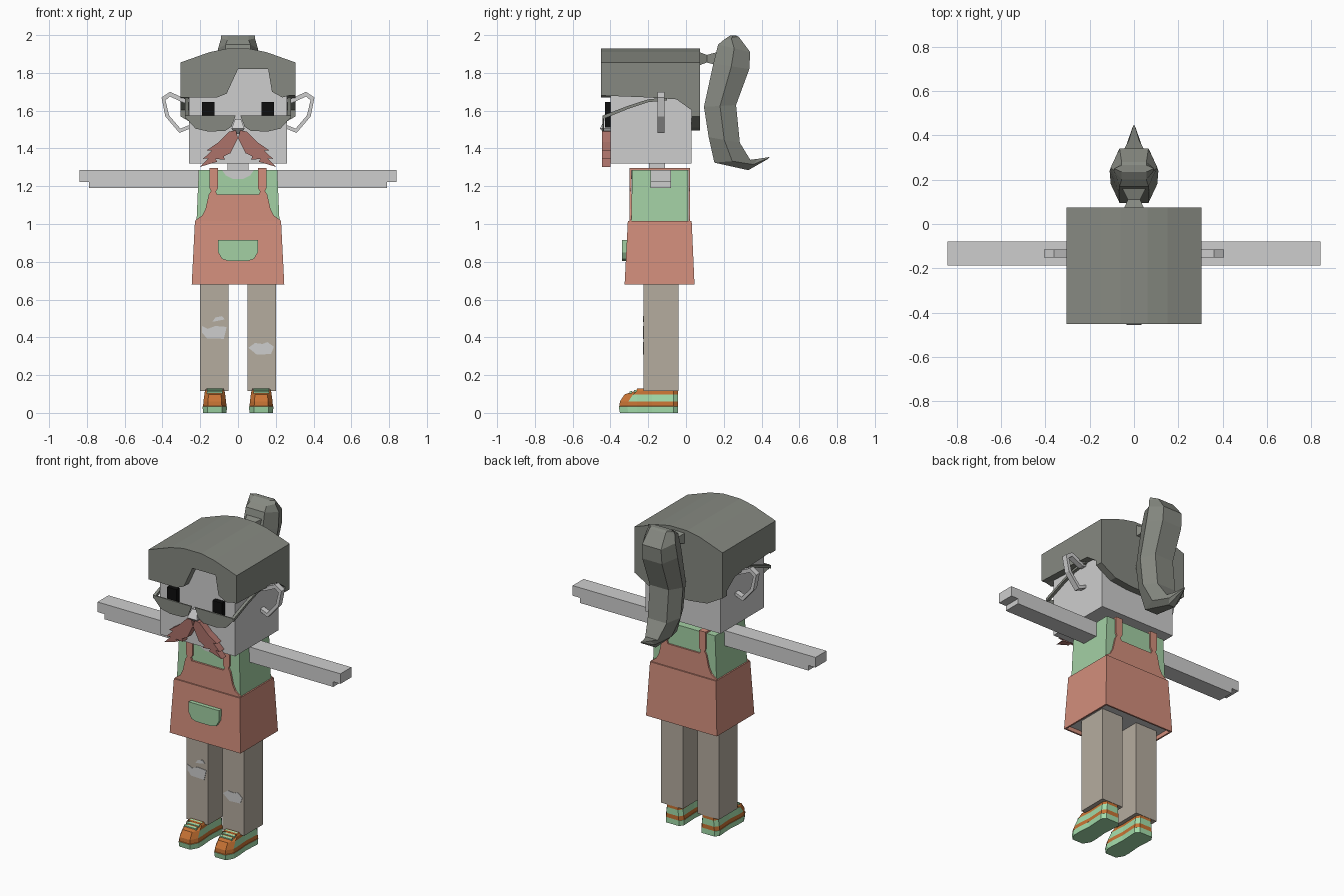
import bpy
import bmesh

if "Cube" in bpy.data.objects:
    bpy.data.objects.remove(bpy.data.objects["Cube"], do_unlink=True)

SIDES = (("left", 1), ("right", -1))


def material(name, red, green, blue):
    mat = bpy.data.materials.new(name)
    mat.use_nodes = True
    linear = [((c / 255 + 0.055) / 1.055) ** 2.4 for c in (red, green, blue)] + [1]
    mat.diffuse_color = linear
    mat.node_tree.nodes["Principled BSDF"].inputs["Base Color"].default_value = linear
    return mat


skin = material("pale_grey_skin", 206, 206, 206)
hair = material("slate_hair", 134, 137, 129)
black = material("eye_black", 14, 14, 14)
coral = material("apron_coral", 210, 142, 124)
brick = material("moustache_brick", 172, 114, 106)
sage = material("shirt_sage", 163, 208, 164)
taupe = material("trouser_taupe", 181, 172, 159)
mint = material("shoe_mint", 163, 220, 170)
orange = material("shoe_orange", 200, 115, 52)


def loft(name, rings, mats, rule=None, closed=False):
    """Skin a list of equal point rings; closed joins the last to the first."""
    mats = mats if isinstance(mats, list) else [mats]
    bm = bmesh.new()
    loops = [[bm.verts.new(p) for p in ring] for ring in rings]
    pairs = list(zip(loops, loops[1:])) + ([(loops[-1], loops[0])] if closed else [])
    for low, high in pairs:
        for i in range(len(low)):
            j = (i + 1) % len(low)
            bm.faces.new((low[i], low[j], high[j], high[i]))
    if not closed:
        bm.faces.new(loops[0])
        bm.faces.new(loops[-1])
    bmesh.ops.recalc_face_normals(bm, faces=bm.faces[:])
    if rule:
        for face in bm.faces:
            face.material_index = rule(face.calc_center_median())
    mesh = bpy.data.meshes.new(name)
    bm.to_mesh(mesh)
    bm.free()
    obj = bpy.data.objects.new(name, mesh)
    bpy.context.collection.objects.link(obj)
    for mat in mats:
        mesh.materials.append(mat)
    return obj


def front_plate(name, points, near, far, mat):
    """Outline in x and z, extruded along y."""
    return loft(name, [[(x, y, z) for x, z in points] for y in (near, far)], mat)


def side_plate(name, points, near, far, mat):
    """Outline in y and z, extruded along x."""
    return loft(name, [[(x, y, z) for y, z in points] for x in (near, far)], mat)


def rect(x, y_front, y_back, z):
    return [(-x, y_front, z), (x, y_front, z), (x, y_back, z), (-x, y_back, z)]


def mirrored(points):
    """Complete a right-to-left symmetric outline from its +x half."""
    return points + [(-x, z) for x, z in reversed(points) if x]


def flip(points, side):
    return [(side * x, z) for x, z in points]


# Head, neck and nose
loft("head", [rect(.26, -.4, .03, 1.32), rect(.26, -.4, .03, 1.84)], skin)
loft("neck", [rect(.055, -.195, -.11, 1.25), rect(.055, -.195, -.11, 1.33)], skin)
loft("nose", [rect(.02, -.43, -.4, 1.48), rect(.034, -.455, -.4, 1.505),
              rect(.016, -.43, -.4, 1.555)], skin)

# Hair cap: arched top, notched fringe, sides and dipped back
arch = [(.305, 1.82), (.305, 1.855), (.15, 1.91), (.06, 1.928)]
front_plate("hair_top", mirrored(arch), -.45, .075, hair)
front_plate("hair_fringe", [(-.305, 1.84), (-.305, 1.67), (-.11, 1.67), (-.06, 1.69),
                            (0, 1.82), (.16, 1.82), (.18, 1.7), (.235, 1.67),
                            (.305, 1.69), (.305, 1.84)], -.45, -.4, hair)
front_plate("hair_back", mirrored([(.305, 1.84), (.305, 1.57), (.2, 1.51), (.08, 1.495)]),
            .03, .075, hair)
for label, s in SIDES:
    side_plate(label + "_hair_side", [(-.45, 1.84), (-.45, 1.68), (-.2, 1.67), (-.05, 1.66),
                                      (.075, 1.57), (.075, 1.84)], s * .26, s * .305, hair)

# Ponytail: each station is front y, z, back y, z, half width
def tail_ring(fy, fz, by, bz, w):
    my, mz, n = (fy + by) / 2, (fz + bz) / 2, w * .62
    return [(-n, fy, fz), (n, fy, fz), (w, my, mz), (n, by, bz), (-n, by, bz), (-w, my, mz)]


stations = [(.2, 1.975, .28, 1.99, .09), (.17, 1.95, .34, 1.91, .105),
            (.145, 1.85, .335, 1.82, .11), (.095, 1.62, .265, 1.63, .105),
            (.12, 1.46, .285, 1.43, .105), (.15, 1.325, .34, 1.34, .07),
            (.33, 1.285, .38, 1.345, .035), (.435, 1.345, .445, 1.355, .005)]
top_station = [(.235, 1.998, .265, 1.998, .09)]
loft("ponytail", [tail_ring(*st) for st in top_station + stations], hair)


def tie_ring(y, w, h):
    return [(-w, y, 1.875 - h), (w, y, 1.875 - h), (w, y, 1.875 + h), (-w, y, 1.875 + h)]


loft("hair_tie", [tie_ring(.07, .045, .035), tie_ring(.11, .028, .02),
                  tie_ring(.165, .055, .035)], hair)

# Ears, eyes, half-moon glasses and moustache
ear = [(.255, 1.665), (.275, 1.66), (.36, 1.7), (.405, 1.67), (.385, 1.57), (.31, 1.482),
       (.255, 1.505)]
hole = [(.255, 1.645), (.285, 1.64), (.36, 1.675), (.384, 1.655), (.365, 1.575), (.305, 1.505),
        (.255, 1.525)]
lens = [(.012, 1.575), (.27, 1.575), (.275, 1.56), (.225, 1.505), (.16, 1.49), (.07, 1.492),
        (.035, 1.515)]
whisker = [(0, 1.455), (.012, 1.495), (.045, 1.49), (.1, 1.435), (.165, 1.39), (.14, 1.388),
           (.185, 1.345), (.155, 1.348), (.2, 1.303), (.11, 1.33), (.12, 1.345), (.07, 1.34),
           (.075, 1.358), (.04, 1.375)]
for label, s in SIDES:
    loft(label + "_ear", [[(s * x, y, z) for x, z in shape] for shape, y in
                          ((ear, -.15), (ear, -.115), (hole, -.115), (hole, -.15))],
         skin, closed=True)
    front_plate(label + "_eye", flip([(.125, 1.51), (.19, 1.51), (.19, 1.645), (.125, 1.645)], s),
                -.43, -.4, black)
    front_plate(label + "_lens", flip(lens, s), -.442, -.434, hair)
    side_plate(label + "_temple", [(-.44, 1.575), (-.3, 1.628), (-.2, 1.66), (-.1, 1.67),
                                   (-.1, 1.655), (-.2, 1.645), (-.3, 1.612), (-.44, 1.555)],
               s * .262, s * .28, hair)
    front_plate(label + "_moustache", flip(whisker, s), -.445, -.4, brick)

# Arms with a stepped hand
arm = [(.19, 1.19), (.79, 1.19), (.79, 1.222), (.84, 1.222), (.84, 1.285), (.19, 1.285)]
for label, s in SIDES:
    front_plate(label + "_arm", flip(arm, s), -.188, -.08, skin)

# Shirt and open neckline
loft("shirt", [rect(.22, -.29, .012, 1), rect(.208, -.285, .01, 1.285)], sage)
front_plate("neckline", mirrored([(.085, 1.286), (.065, 1.258), (.025, 1.238)]),
            -.291, -.284, skin)

# Apron: hollow flared skirt with a flat underside
loft("apron_skirt", [rect(.228, -.308, .03, 1.015), rect(.245, -.325, .045, .68),
                     rect(.235, -.315, .035, .68), rect(.235, -.315, .035, .705)],
     [coral, skin], lambda c: int(c.z > .7 and c.z < .71))
bib = [(.228, 1.01), (.225, 1.02), (.19, 1.045), (.172, 1.08), (.155, 1.155), (.143, 1.175),
       (.15, 1.19), (.15, 1.297), (.105, 1.297), (.105, 1.19), (.117, 1.172), (.11, 1.155)]
front_plate("bib_front", mirrored(bib), -.3, -.288, coral)
front_plate("bib_back", mirrored(bib), .012, .022, coral)
for label, s in SIDES:
    side_plate(label + "_shoulder_strap", [(-.3, 1.283), (.022, 1.283), (.022, 1.297),
                                           (-.3, 1.297)], s * .105, s * .15, coral)
front_plate("pocket", mirrored([(.105, .915), (.105, .85), (.085, .815), (.055, .805)]),
            -.338, -.31, sage)

# Trousers with torn patches
for label, s in SIDES:
    loft(label + "_leg", [[(s * .125 + x, y, z) for x, y, z in rect(.075, -.225, -.04, z)]
                          for z in (.115, .71)], taupe)
tears = {
    "right_knee_tear": [(-.19, .46), (-.19, .425), (-.165, .395), (-.075, .392), (-.06, .455),
                        (-.12, .46), (-.16, .445)],
    "right_thigh_tear": [(-.135, .482), (-.12, .505), (-.085, .512), (-.07, .495)],
    "left_knee_tear": [(.055, .345), (.09, .37), (.13, .365), (.155, .375), (.19, .35),
                       (.175, .312), (.1, .308)],
}
for name, points in tears.items():
    front_plate(name, points, -.228, -.222, skin)


# Shoes: rounded soles with banded uppers and orange toe caps
def shoe_ring(s, z, w, toe, heel=-.042):
    half = [(w * .7, heel), (w, heel - .025), (w * .9, -.18), (w, -.26), (w, toe + .045),
            (w * .6, toe)]
    return [(s * .123 + x, y, z) for x, y in mirrored(half)]


def shoe_colour(c):
    if c.z < .035:
        return 0
    return int(c.z < .06 or c.y < -.3 or c.z > .1)


for label, s in SIDES:
    layers = [(0, .063, -.35), (.034, .064, -.356), (.036, .062, -.352), (.06, .06, -.35),
              (.098, .055, -.325), (.116, .052, -.27), (.128, .045, -.23)]
    loft(label + "_shoe", [shoe_ring(s, *layer) for layer in layers], [mint, orange], shoe_colour)
    for i in range(3):
        y, z = -.3 + i * .026, .113 + i * .007
        side_plate(label + "_lace_" + str(i + 1), [(y, z - .012), (y + .014, z - .008),
                                                   (y + .014, z + .003), (y, z)],
                   s * .123 - .042, s * .123 + .042, mint)
